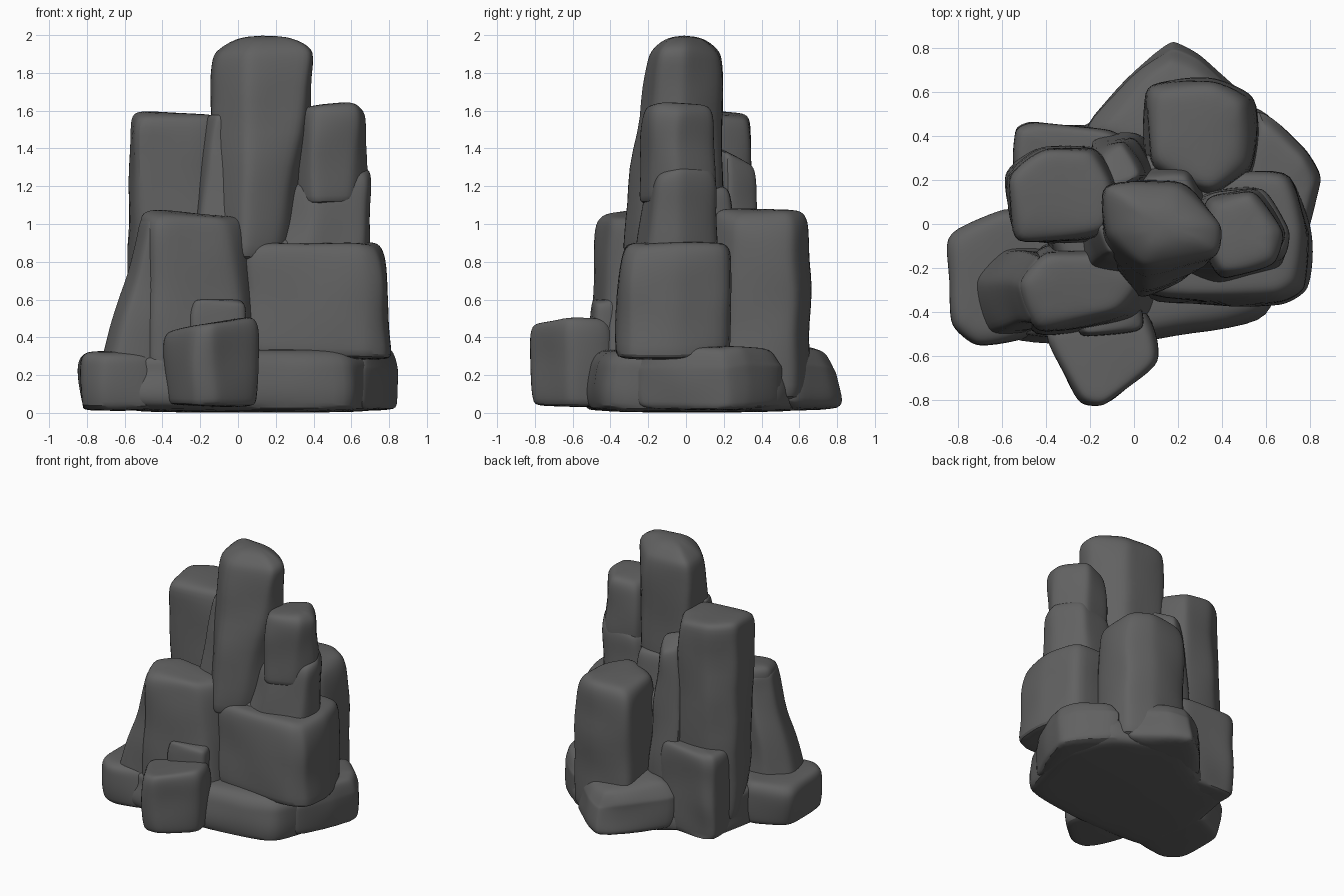
import bpy, bmesh, random
from mathutils import Vector, noise

random.seed(4)
stone = bpy.data.materials.new("dark_stone")
stone.diffuse_color = (0.12, 0.12, 0.12, 1)


def soften(pts, k=0.12):
    # cut every outline corner into two points
    out = []
    n = len(pts)
    for i in range(n):
        p, a, b = Vector(pts[i]), Vector(pts[i - 1]), Vector(pts[(i + 1) % n])
        out += [p.lerp(a, k), p.lerp(b, k)]
    return out


def rock(name, top, z0, z1, bottom=None, tilt=(0, 0), r=0.06, dome=0.0, jitter=0.014):
    # stack of rings morphing from the bottom outline to the top outline
    t_pts, b_pts = soften(top), soften(bottom or top)
    n = len(t_pts)
    h = z1 - z0
    levels = [(z0, 0.94), (z0 + r * 0.5, 1.01), (z0 + h * 0.35, 1.02), (z0 + h * 0.68, 1.02),
              (z1 - r, 1.01), (z1 - r * 0.15, 0.9), (z1 + dome, 0.4 if dome > 0.04 else 0.65)]
    bm = bmesh.new()
    rings = []
    for z, s in levels:
        t = min((z - z0) / h, 1)
        pts = [b.lerp(a, t) for a, b in zip(t_pts, b_pts)]
        c = sum(pts, Vector((0, 0))) / n
        ring = []
        for i, p in enumerate(pts):
            if i % 2 == 0:
                j = random.uniform(-jitter, jitter)
            d = p - c
            q = c + d * (s + j * 2)
            zz = z + t * (tilt[0] * d.x + tilt[1] * d.y) + (j if 0 < t < 1 else 0)
            ring.append(bm.verts.new((q.x, q.y, max(zz, 0))))
        rings.append(ring)
    for lo, hi in zip(rings, rings[1:]):
        for i in range(n):
            k = (i + 1) % n
            bm.faces.new((lo[i], lo[k], hi[k], hi[i]))
    bm.faces.new(rings[0][::-1])
    bm.faces.new(rings[-1])
    bmesh.ops.recalc_face_normals(bm, faces=bm.faces)
    me = bpy.data.meshes.new(name)
    bm.to_mesh(me)
    bm.free()
    me.materials.append(stone)
    ob = bpy.data.objects.new(name, me)
    bpy.context.collection.objects.link(ob)
    mod = ob.modifiers.new("soften", 'SUBSURF')
    mod.levels = mod.render_levels = 2
    bpy.ops.object.select_all(action='DESELECT')
    bpy.context.view_layer.objects.active = ob
    ob.select_set(True)
    bpy.ops.object.modifier_apply(modifier="soften")
    # gentle weathering, keeping the ground contact flat
    for v in ob.data.vertices:
        if v.co.z > 0.03:
            d = noise.noise_vector(v.co * 3.5) * 0.018
            v.co += Vector((d.x, d.y, d.z * 0.4))
    bpy.ops.object.shade_smooth_by_angle(angle=0.5)
    return ob


# tall pillars
rock("central_pillar",
     [(-0.14, 0.18), (0.22, 0.2), (0.41, 0.0), (0.4, -0.14), (0.05, -0.22), (-0.13, -0.05)], 0.8, 1.935,
     [(-0.16, 0.2), (0.24, 0.2), (0.36, -0.03), (0.2, -0.27), (0.02, -0.37), (-0.16, -0.12)], dome=0.065, r=0.06)
rock("right_pillar",
     [(0.33, 0.12), (0.54, 0.17), (0.69, -0.04), (0.65, -0.18), (0.38, -0.25), (0.3, -0.05)], 1.1, 1.62,
     [(0.33, 0.12), (0.56, 0.17), (0.7, -0.04), (0.6, -0.2), (0.4, -0.26), (0.28, -0.05)], dome=0.02, tilt=(0.1, 0))
rock("right_pillar_foot",
     [(0.33, 0.14), (0.58, 0.17), (0.72, -0.03), (0.69, -0.15), (0.42, -0.22), (0.27, -0.1)], 0.75, 1.27,
     [(0.3, 0.14), (0.58, 0.18), (0.7, -0.03), (0.66, -0.22), (0.36, -0.3), (0.1, -0.2)], tilt=(0.15, 0.1))
rock("left_pillar",
     [(-0.59, 0.22), (-0.4, 0.35), (-0.19, 0.35), (-0.1, 0.18), (-0.11, -0.04), (-0.55, -0.11)], 0.1, 1.58,
     [(-0.58, 0.24), (-0.45, 0.34), (-0.15, 0.34), (0.0, 0.18), (-0.1, -0.1), (-0.52, -0.04)], tilt=(-0.04, 0), dome=0.01)
rock("pillar_wedge",
     [(-0.18, 0.0), (-0.05, 0.05), (-0.04, -0.12), (-0.12, -0.14)], 0.8, 1.58,
     [(-0.26, 0.0), (0.0, 0.1), (0.0, -0.28), (-0.24, -0.22)])
rock("back_wedge",
     [(-0.18, 0.32), (-0.05, 0.38), (0.06, 0.22), (-0.14, 0.12)], 0.3, 1.36,
     [(-0.24, 0.42), (0.05, 0.43), (0.15, 0.2), (-0.15, 0.1)], r=0.14, tilt=(0, -0.4))
rock("pillar_back_rib",
     [(0.05, 0.22), (0.25, 0.24), (0.3, 0.05), (0.05, 0.05)], 0.6, 1.2,
     [(0.0, 0.3), (0.3, 0.3), (0.4, 0.05), (0.0, 0.05)])

# middle blocks
rock("back_block",
     [(0.05, 0.63), (0.38, 0.66), (0.54, 0.57), (0.53, 0.26), (0.36, 0.12), (0.06, 0.26)], 0.05, 1.07,
     [(0.05, 0.63), (0.36, 0.66), (0.56, 0.57), (0.56, 0.22), (0.38, 0.05), (0.04, 0.2)], dome=0.01, r=0.09)
rock("front_left_block",
     [(-0.53, -0.26), (-0.42, -0.12), (-0.1, -0.12), (0.06, -0.25), (-0.05, -0.42), (-0.45, -0.49)], 0.2, 1.05,
     [(-0.52, -0.22), (-0.42, -0.08), (-0.06, -0.08), (0.12, -0.2), (0.1, -0.44), (-0.47, -0.53)],
     tilt=(-0.07, 0.03), dome=0.01)
rock("front_left_flank",
     [(-0.53, -0.27), (-0.44, -0.13), (-0.36, -0.2), (-0.4, -0.42), (-0.46, -0.44)], 0.22, 1.02,
     [(-0.75, -0.25), (-0.62, -0.1), (-0.35, -0.1), (-0.4, -0.5), (-0.68, -0.5)])
rock("front_right_block",
     [(0.02, 0.2), (0.7, 0.26), (0.77, -0.02), (0.75, -0.28), (0.66, -0.33), (0.0, -0.33)], 0.28, 0.9,
     [(0.02, 0.2), (0.73, 0.24), (0.82, -0.04), (0.8, -0.31), (0.68, -0.38), (0.03, -0.38)])
rock("inner_core",
     [(-0.45, 0.25), (0.2, 0.35), (0.45, 0.1), (0.35, -0.25), (-0.35, -0.25)], 0.03, 0.95)
rock("left_back_block",
     [(-0.54, 0.43), (-0.47, 0.46), (-0.1, 0.43), (0.05, 0.3), (-0.1, 0.1), (-0.54, 0.15)], 0.01, 0.66)

# base stones
rock("base_slab",
     [(-0.5, 0.36), (-0.2, 0.36), (0.15, 0.62), (0.6, 0.48), (0.73, 0.05), (0.63, -0.43), (0.08, -0.51),
      (-0.55, -0.51), (-0.58, -0.05)], 0.0, 0.34,
     [(-0.52, 0.39), (-0.24, 0.42), (0.15, 0.72), (0.62, 0.48), (0.78, 0.15), (0.61, -0.44), (0.08, -0.52),
      (-0.6, -0.52), (-0.6, -0.05)])
rock("base_left",
     [(-0.86, -0.04), (-0.56, 0.09), (-0.4, -0.1), (-0.42, -0.5), (-0.72, -0.55), (-0.83, -0.48)], 0.01, 0.33,
     [(-0.83, -0.06), (-0.55, 0.07), (-0.4, -0.1), (-0.42, -0.5), (-0.7, -0.54), (-0.82, -0.44)], r=0.04)
rock("base_right",
     [(0.54, 0.54), (0.78, 0.33), (0.86, 0.21), (0.79, 0.0), (0.66, -0.3), (0.45, 0.0)], 0.01, 0.35, r=0.1)
rock("base_back",
     [(-0.26, 0.4), (0.08, 0.72), (0.17, 0.78), (0.3, 0.72), (0.5, 0.55), (0.2, 0.2)], 0.01, 0.37,
     [(-0.27, 0.41), (0.08, 0.79), (0.17, 0.85), (0.3, 0.77), (0.56, 0.55), (0.2, 0.2)], tilt=(0, -0.15), r=0.12)
rock("front_stone",
     [(-0.43, -0.46), (0.06, -0.36), (0.13, -0.62), (-0.14, -0.84), (-0.25, -0.83)], 0.03, 0.48,
     [(-0.42, -0.46), (0.06, -0.36), (0.12, -0.61), (-0.12, -0.81), (-0.24, -0.8)], tilt=(0.12, 0))
rock("small_front_stone",
     [(-0.27, -0.36), (0.04, -0.34), (0.05, -0.48), (-0.25, -0.52)], 0.3, 0.6, r=0.04)
